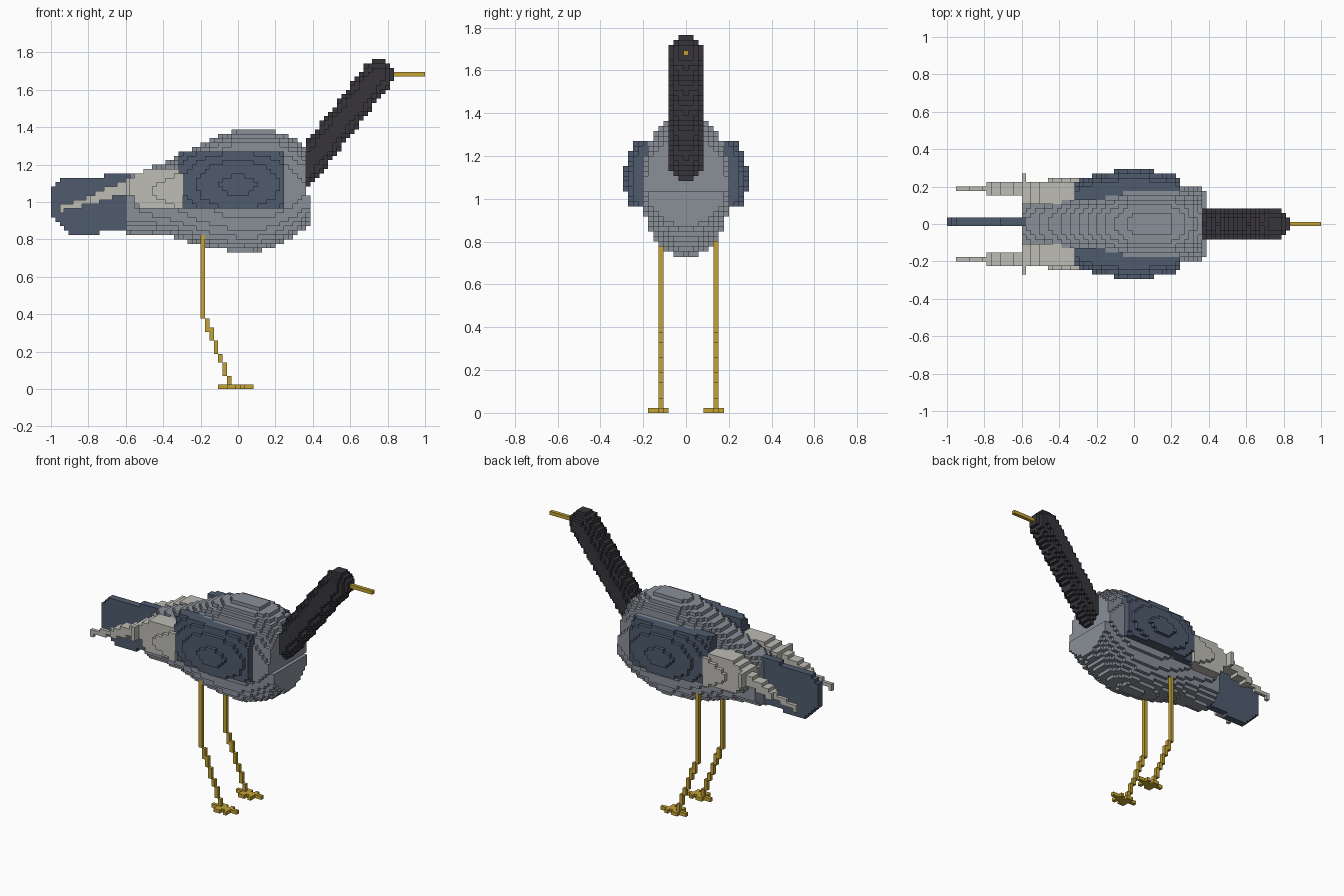
import bpy, bmesh, math
from mathutils import Vector

if "Cube" in bpy.data.objects:
    bpy.data.objects.remove(bpy.data.objects["Cube"], do_unlink=True)

V = 2 / 85          # cell size; cells are centred on x = 0 and y = 0, z starts at 0
filled = {}         # cell -> part name


def material(name, rgb):
    lin = [((c / 255 + 0.055) / 1.055) ** 2.4 for c in rgb] + [1]
    m = bpy.data.materials.new(name)
    m.use_nodes = True
    m.diffuse_color = lin
    bsdf = m.node_tree.nodes["Principled BSDF"]
    bsdf.inputs["Base Color"].default_value = lin
    bsdf.inputs["Roughness"].default_value = 0.9
    return m


GREY = material("body grey", (138, 144, 153))
DARK = material("neck charcoal", (55, 53, 59))
BLUE = material("slate blue", (78, 91, 109))
PALE = material("pale feather", (189, 188, 181))
GOLD = material("leg gold", (194, 162, 52))


def lerp(points, x):
    """Piecewise linear lookup in a short list of (x, value)."""
    for (x0, a), (x1, b) in zip(points, points[1:]):
        if x <= x1:
            t = max(0, (x - x0) / (x1 - x0))
            return a + (b - a) * t
    return points[-1][1]


def fill(part, xr, yr, zr, inside=lambda x, y, z: True):
    """Fill empty cells whose centres lie within the box and pass the rule."""
    for i in range(math.ceil(xr[0] / V), math.floor(xr[1] / V) + 1):
        for j in range(math.ceil(yr[0] / V), math.floor(yr[1] / V) + 1):
            for k in range(math.ceil(zr[0] / V - .5), math.floor(zr[1] / V - .5) + 1):
                if inside(i * V, j * V, (k + .5) * V):
                    filled.setdefault((i, j, k), part)


# Body: egg-shaped sections along x with a flat chest
TOP = [(-.6, 1.13), (-.45, 1.19), (-.35, 1.23), (-.25, 1.285), (-.15, 1.335), (-.05, 1.375),
       (.02, 1.39), (.16, 1.39), (.25, 1.365), (.31, 1.33), (.39, 1.25)]
BOTTOM = [(-.6, .835), (-.38, .825), (-.3, .80), (-.2, .77), (-.05, .74), (.1, .735),
          (.2, .765), (.3, .81), (.39, .89)]
HALF = [(-.6, .135), (-.4, .16), (-.2, .19), (0, .208), (.2, .208), (.39, .185)]


def in_body(x, y, z):
    if z > 1.04 and x > .36:
        return False
    t, b = lerp(TOP, x), lerp(BOTTOM, x)
    v = abs(z - (t + b) / 2) / ((t - b) / 2)
    return v ** 2.2 + (abs(y) / lerp(HALF, x)) ** 2.2 <= 1


# Neck and head: one slanted capsule
NECK_A, NECK_B = Vector((.35, 0, 1.165)), Vector((.75, 0, 1.682))


def in_neck(x, y, z):
    p, d = Vector((x, y, z)), NECK_B - NECK_A
    t = min(1, max(0, (p - NECK_A).dot(d) / d.length_squared))
    return (p - NECK_A - d * t).length <= .083


# Wing: shallow dome on each flank
def in_wing(x, y, z):
    return abs(y) <= .288 - .6 * x * x - 1.7 * (z - 1.09) ** 2


# Pale rear of the wing, tapering into a drooping streamer
def in_feathers(x, y, z):
    if x > -.57:
        top = lerp([(-.57, 1.13), (-.5, 1.165), (-.3, 1.19)], x)
        low = lerp([(-.57, 1.04), (-.53, .97)], x)
        outer = lerp([(-.57, .225), (-.3, .25)], x) - 1.7 * (z - 1.06) ** 2
        return low <= z <= top and abs(y) <= outer
    mid = lerp([(-.95, .962), (-.8, 1.005), (-.7, 1.045), (-.57, 1.09)], x)
    half = lerp([(-.95, .016), (-.8, .022), (-.57, .042)], x)
    return abs(z - mid) <= half


# Tail: thin upright fan
def in_tail(x, y, z):
    top = lerp([(-1, 1.08), (-.94, 1.132), (-.73, 1.135), (-.71, 1.155)], x)
    low = lerp([(-1, .93), (-.91, .83), (-.75, .83), (-.74, .846)], x)
    return low <= z <= top


fill("body", (-.595, .385), (-.22, .22), (.7, 1.42), in_body)
fill("neck", (.345, .84), (-.1, .1), (1.05, 1.8), in_neck)
fill("beak", (.8, 1), (0, 0), (1.67, 1.695))
fill("tail", (-1, -.56), (0, V * 1.01), (.83, 1.16), in_tail)

for side, name in ((-1, "right"), (1, "left")):
    def span(a, b):
        return (a, b) if side > 0 else (-b, -a)
    fill(name + "_wing", (-.31, .236), span(.14, .3), (.97, 1.272), in_wing)
    feathers = name + "_wing_feathers"
    fill(feathers, (-.61, -.3), span(.115, .26), (.95, 1.2), in_feathers)
    fill(feathers, (-.79, -.6), span(6.9 * V, 9.1 * V), (.94, 1.2), in_feathers)
    fill(feathers, (-.95, -.78), span(7.9 * V, 8.1 * V), (.94, 1.2), in_feathers)

    # Leg: upright thigh, slanted shin, cross-shaped foot
    leg, j = name + "_leg", 6 if side > 0 else -5
    y = (j * V - .001, j * V + .001)
    fill(leg, (-8.1 * V, -7.9 * V), y, (.39, .85))
    fill(leg, (-.2, 0), y, (.02, .40),
         lambda x, y, z: abs(x - lerp([(0, -.03), (.4, -.185)], z)) <= .56 * V)
    fill(leg, (-4.1 * V, 3.1 * V), y, (0, V))
    fill(leg, (-2.1 * V, -.9 * V), span(3.9 * V, 7.1 * V), (0, V))
    fill(leg, (.9 * V, 1.1 * V), span(3.9 * V, 7.1 * V), (0, V))
    fill(leg, (-.1 * V, .1 * V), span(4.9 * V, 6.1 * V), (0, V))

# Outer skin of the cells: each face as (direction, corner offsets)
FACES = []
for axis in range(3):
    for s in (-1, 1):
        n = [0, 0, 0]
        n[axis] = s
        quad = []
        for a, b in ((-1, -1), (1, -1), (1, 1), (-1, 1)):
            c = [0, 0, 0]
            c[axis], c[(axis + 1) % 3], c[(axis + 2) % 3] = s, a, b
            quad.append(c)
        FACES.append((n, quad if s > 0 else quad[::-1]))


def build(part, mat):
    bm, verts = bmesh.new(), {}
    for (i, j, k), owner in filled.items():
        if owner != part:
            continue
        for n, quad in FACES:
            if (i + n[0], j + n[1], k + n[2]) in filled:
                continue
            corners = []
            for c in quad:
                key = (2 * i + c[0], 2 * j + c[1], 2 * k + 1 + c[2])
                if key not in verts:
                    verts[key] = bm.verts.new([q * V / 2 for q in key])
                corners.append(verts[key])
            bm.faces.new(corners)
    mesh = bpy.data.meshes.new(part)
    bm.to_mesh(mesh)
    bm.free()
    mesh.materials.append(mat)
    bpy.context.collection.objects.link(bpy.data.objects.new(part, mesh))


COLOURS = {"body": GREY, "neck": DARK, "beak": GOLD, "tail": BLUE}
for name in ("left", "right"):
    COLOURS.update({name + "_wing": BLUE, name + "_wing_feathers": PALE, name + "_leg": GOLD})
for part, mat in COLOURS.items():
    build(part, mat)
